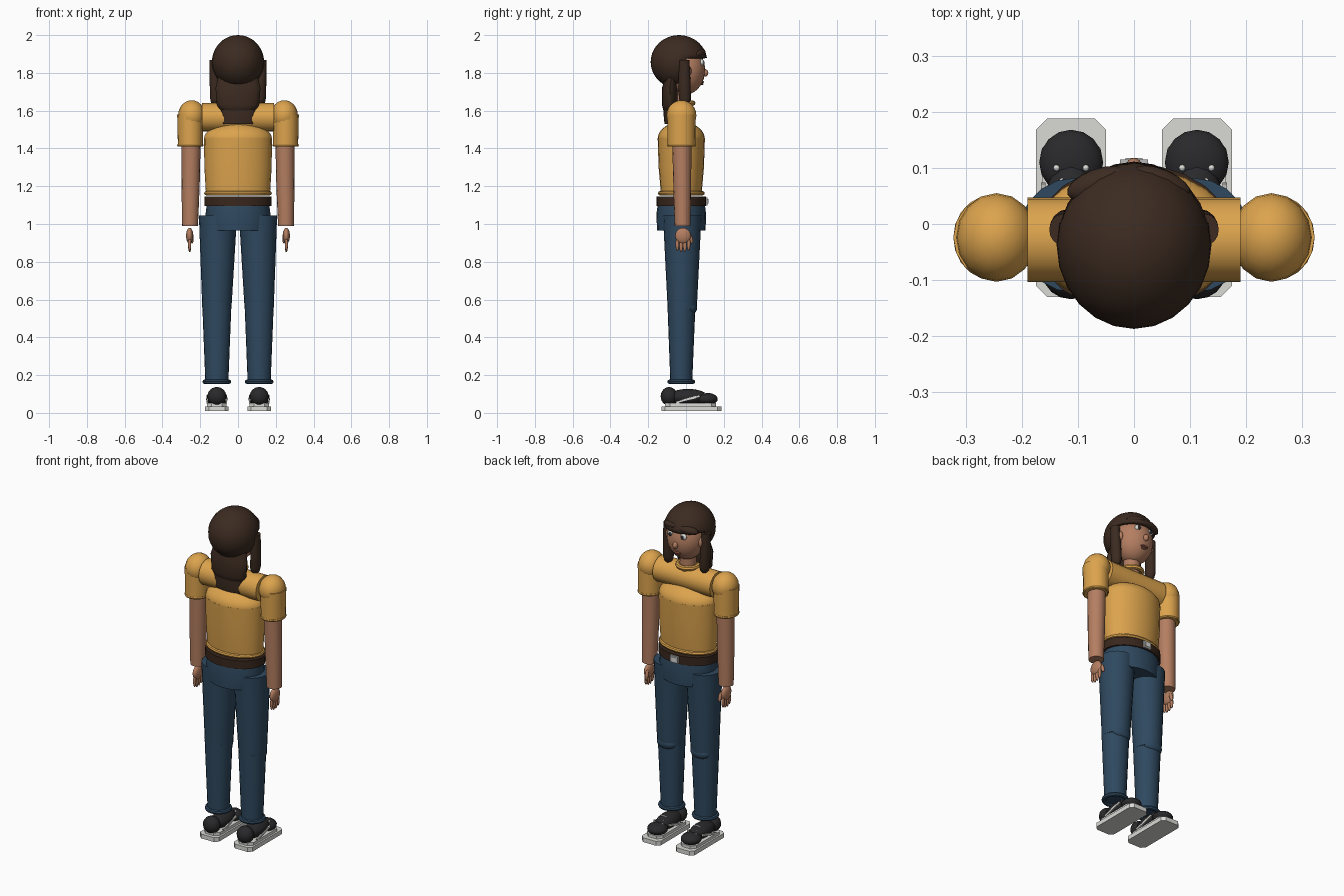
import bpy, bmesh, math
from mathutils import Matrix, Vector

if "Cube" in bpy.data.objects:
    bpy.data.objects.remove(bpy.data.objects["Cube"], do_unlink=True)


def material(name, r, g, b):
    m = bpy.data.materials.new(name)
    m.use_nodes = True
    m.diffuse_color = (r, g, b, 1)
    node = next(n for n in m.node_tree.nodes if n.type == "BSDF_PRINCIPLED")
    node.inputs["Base Color"].default_value = (r, g, b, 1)
    node.inputs["Roughness"].default_value = 0.8
    return m


SHIRT = material("mustard shirt", 0.72, 0.37, 0.075)
SKIN = material("warm skin", 0.46, 0.21, 0.12)
HAIR = material("dark brown hair", 0.045, 0.024, 0.015)
DENIM = material("blue denim", 0.028, 0.066, 0.115)
BLACK = material("black shoe", 0.022, 0.022, 0.024)
WHITE = material("off white", 0.7, 0.7, 0.67)
LEATHER = material("belt leather", 0.04, 0.02, 0.012)
LIPS = material("lips", 0.24, 0.085, 0.055)
METAL = material("buckle metal", 0.5, 0.5, 0.5)


def finish(bm, name, mat, angle=40):
    bmesh.ops.recalc_face_normals(bm, faces=bm.faces)
    me = bpy.data.meshes.new(name)
    bm.to_mesh(me)
    bm.free()
    me.materials.append(mat)
    me.shade_smooth()
    me.set_sharp_from_angle(angle=math.radians(angle))
    ob = bpy.data.objects.new(name, me)
    bpy.context.collection.objects.link(ob)
    return ob


def ball(name, mat, loc, size, rot=(0, 0, 0), seg=16):
    bm = bmesh.new()
    bmesh.ops.create_uvsphere(bm, u_segments=seg, v_segments=seg * 3 // 4, radius=1)
    ob = finish(bm, name, mat)
    ob.location, ob.scale, ob.rotation_euler = loc, size, rot
    return ob


def loft(name, mat, rings, seg=16):
    """Stack of ellipses given as (z, x, y, radius x, radius y), capped."""
    bm = bmesh.new()
    rows = []
    for z, x, y, rx, ry in rings:
        turn = [2 * math.pi * i / seg for i in range(seg)]
        rows.append([bm.verts.new((x + rx * math.cos(a), y + ry * math.sin(a), z)) for a in turn])
    for a, b in zip(rows, rows[1:]):
        for i in range(seg):
            j = (i + 1) % seg
            bm.faces.new((a[i], a[j], b[j], b[i]))
    bm.faces.new(rows[0])
    bm.faces.new(rows[-1])
    return finish(bm, name, mat)


def band(name, mat, z, x, y, rx, ry, r):
    """Rolled edge: an elliptical ring with a round section."""
    bm = bmesh.new()
    seg, sides = 20, 8
    rows = []
    for i in range(seg):
        a = 2 * math.pi * i / seg
        row = []
        for k in range(sides):
            b = 2 * math.pi * k / sides
            d = r * math.cos(b)
            row.append(bm.verts.new((x + (rx + d) * math.cos(a), y + (ry + d) * math.sin(a), z + r * math.sin(b))))
        rows.append(row)
    for i in range(seg):
        a, b = rows[i], rows[(i + 1) % seg]
        for k in range(sides):
            n = (k + 1) % sides
            bm.faces.new((a[k], b[k], b[n], a[n]))
    return finish(bm, name, mat)


def box(name, mat, loc, size, rot=(0, 0, 0), corner=0.0):
    """Box with optional chamfered upright corners."""
    bm = bmesh.new()
    bmesh.ops.create_cube(bm, size=1, matrix=Matrix.Diagonal((*size, 1)))
    if corner:
        upright = [e for e in bm.edges if abs(e.verts[0].co.z - e.verts[1].co.z) > 1e-5]
        bmesh.ops.bevel(bm, geom=upright, offset=corner, segments=1, affect="EDGES")
    ob = finish(bm, name, mat, 30)
    ob.location, ob.rotation_euler = loc, rot
    return ob


# Torso, yoke, hem and collar
CY = -0.025
loft("torso", SHIRT, [(1.165, 0, CY, 0.17, 0.108), (1.3, 0, CY, 0.178, 0.12), (1.455, 0, CY, 0.18, 0.125)], 24)
ball("chest_dome", SHIRT, (0, CY, 1.45), (0.18, 0.125, 0.09), seg=24)
band("shirt_hem", SHIRT, 1.163, 0, CY, 0.167, 0.112, 0.012)
yoke = loft("shoulder_yoke", SHIRT, [(-0.19, 0, 0, 0.075, 0.075), (0.19, 0, 0, 0.075, 0.075)], 20)
yoke.location, yoke.rotation_euler = (0, -0.028, 1.565), (0, math.pi / 2, 0)
band("collar", SHIRT, 1.64, 0, -0.02, 0.056, 0.056, 0.014)

# Belt and pelvis
loft("belt", LEATHER, [(1.095, 0, CY, 0.178, 0.132), (1.145, 0, CY, 0.178, 0.132)], 24)
box("belt_buckle", METAL, (0, 0.108, 1.12), (0.05, 0.014, 0.042))
box("buckle_inset", WHITE, (0, 0.114, 1.12), (0.03, 0.008, 0.024))
loft("pelvis", DENIM, [(0.965, 0, CY, 0.16, 0.128), (1.05, 0, CY, 0.172, 0.132), (1.1, 0, CY, 0.166, 0.125)], 20)

# Neck, head and face
loft("neck", SKIN, [(1.6, 0, -0.02, 0.047, 0.047), (1.76, 0, -0.02, 0.045, 0.045)])
ball("head", SKIN, (0, -0.005, 1.815), (0.108, 0.106, 0.13), seg=24)
ball("nose", SKIN, (0, 0.1, 1.8), (0.015, 0.018, 0.02))
ball("mouth", LIPS, (0, 0.087, 1.752), (0.028, 0.008, 0.006))
ball("lower_lip", LIPS, (0, 0.084, 1.742), (0.018, 0.008, 0.006))

# Hair cap with the face opening removed
bm = bmesh.new()
bmesh.ops.create_uvsphere(bm, u_segments=24, v_segments=20, radius=1)
shape = Matrix.Translation((0, -0.037, 1.858)) @ Matrix.Diagonal((0.138, 0.15, 0.142, 1))
bmesh.ops.transform(bm, matrix=shape, verts=bm.verts)
opening = [f for f in bm.faces if f.calc_center_median().y > 0.01 and f.calc_center_median().z < 1.89]
bmesh.ops.delete(bm, geom=opening, context="FACES")
cap = finish(bm, "hair_cap", HAIR)
shell = cap.modifiers.new("thickness", "SOLIDIFY")
shell.thickness, shell.offset = 0.02, -1
ball("swept_fringe", HAIR, (-0.065, 0.072, 1.897), (0.058, 0.026, 0.024), (0, -0.15, 0.35))
ball("small_fringe", HAIR, (0.05, 0.075, 1.905), (0.055, 0.022, 0.02), (0, 0.15, -0.4))

# Long hair down the back
loft("back_hair", HAIR, [(1.8, 0, -0.075, 0.1, 0.03), (1.72, 0, -0.085, 0.119, 0.042),
                         (1.63, 0, -0.085, 0.112, 0.042), (1.605, 0, -0.085, 0.095, 0.036),
                         (1.585, 0, -0.085, 0.05, 0.02)], 20)
loft("back_hair_tip", HAIR, [(1.66, 0, -0.082, 0.1, 0.033), (1.58, 0, -0.086, 0.092, 0.033),
                             (1.53, 0, -0.086, 0.084, 0.028)], 20)

for side, s in (("left", 1), ("right", -1)):
    # Eyes, brows, ears and side locks
    ball(side + "_eye", WHITE, (s * 0.042, 0.083, 1.855), (0.02, 0.012, 0.018))
    ball(side + "_pupil", BLACK, (s * 0.041, 0.092, 1.854), (0.01, 0.006, 0.012))
    ball(side + "_brow", HAIR, (s * 0.044, 0.085, 1.884), (0.026, 0.01, 0.006), (0, s * 0.1, -s * 0.4))
    ball(side + "_ear", SKIN, (s * 0.108, 0.005, 1.81), (0.015, 0.024, 0.032))
    loft(side + "_side_lock", HAIR, [(1.868, s * 0.127, -0.01, 0.024, 0.028), (1.75, s * 0.123, -0.008, 0.027, 0.032),
                                     (1.665, s * 0.12, -0.006, 0.028, 0.032), (1.64, s * 0.12, -0.006, 0.022, 0.024),
                                     (1.628, s * 0.12, -0.006, 0.01, 0.012)])

    # Sleeve and arm
    ax, ay = s * 0.252, -0.024
    ball(side + "_shoulder", SHIRT, (s * 0.245, ay, 1.575), (0.072, 0.079, 0.08))
    loft(side + "_sleeve", SHIRT, [(1.41, ax, ay, 0.066, 0.073), (1.58, ax, ay, 0.07, 0.074)])
    band(side + "_sleeve_cuff", SHIRT, 1.417, ax, ay, 0.062, 0.068, 0.008)
    loft(side + "_arm", SKIN, [(0.99, s * 0.254, -0.018, 0.042, 0.042), (1.2, s * 0.251, -0.02, 0.048, 0.047),
                               (1.43, s * 0.248, -0.022, 0.05, 0.051)])

    # Hand
    hx = s * 0.256
    ball(side + "_palm", SKIN, (hx, -0.016, 0.938), (0.019, 0.042, 0.042))
    for i, drop in enumerate((0.008, 0, 0.002, 0.01)):
        ball(f"{side}_finger_{i + 1}", SKIN, (hx, -0.046 + 0.02 * i, 0.886 + drop), (0.009, 0.01, 0.036), seg=10)
    ball(side + "_thumb", SKIN, (hx - s * 0.012, 0.024, 0.925), (0.01, 0.011, 0.03), (0.3, 0, 0), seg=10)

    # Leg
    lx, ly = s * 0.112, -0.02
    loft(side + "_thigh", DENIM, [(0.55, lx, ly, 0.077, 0.077), (1.045, s * 0.106, ly, 0.101, 0.102)], 20)
    loft(side + "_shin", DENIM, [(0.165, lx, -0.025, 0.061, 0.058), (0.57, lx, -0.024, 0.077, 0.074)], 20)
    band(side + "_trouser_cuff", DENIM, 0.165, lx, -0.025, 0.064, 0.062, 0.012)
    ball(side + "_knee_fold", DENIM, (lx, 0.025, 0.557), (0.06, 0.034, 0.036))

    # Shoe
    box(side + "_sole", WHITE, (lx, 0.029, 0.022), (0.125, 0.318, 0.026), corner=0.02)
    box(side + "_midsole", WHITE, (lx, 0.025, 0.043), (0.104, 0.27, 0.018), corner=0.025)
    ball(side + "_heel", BLACK, (lx, -0.09, 0.088), (0.05, 0.044, 0.049))
    ball(side + "_shoe_body", BLACK, (lx, 0.01, 0.085), (0.052, 0.105, 0.042))
    ball(side + "_toe", BLACK, (lx, 0.11, 0.073), (0.057, 0.058, 0.033))
    for edge in (-1, 1):
        box(f"{side}_stripe_{'outer' if edge == s else 'inner'}", WHITE,
            (lx + edge * 0.05, 0.01, 0.072), (0.008, 0.13, 0.012), (0.27, 0, 0))
        ball(f"{side}_eyelet_{'outer' if edge == s else 'inner'}", WHITE,
             (lx + edge * 0.026, 0.1, 0.101), (0.006, 0.006, 0.005), seg=8)
    for i in range(2):
        box(f"{side}_lace_{i + 1}", WHITE, (lx, 0.05 + 0.028 * i, 0.122 - 0.012 * i), (0.04, 0.007, 0.007))
